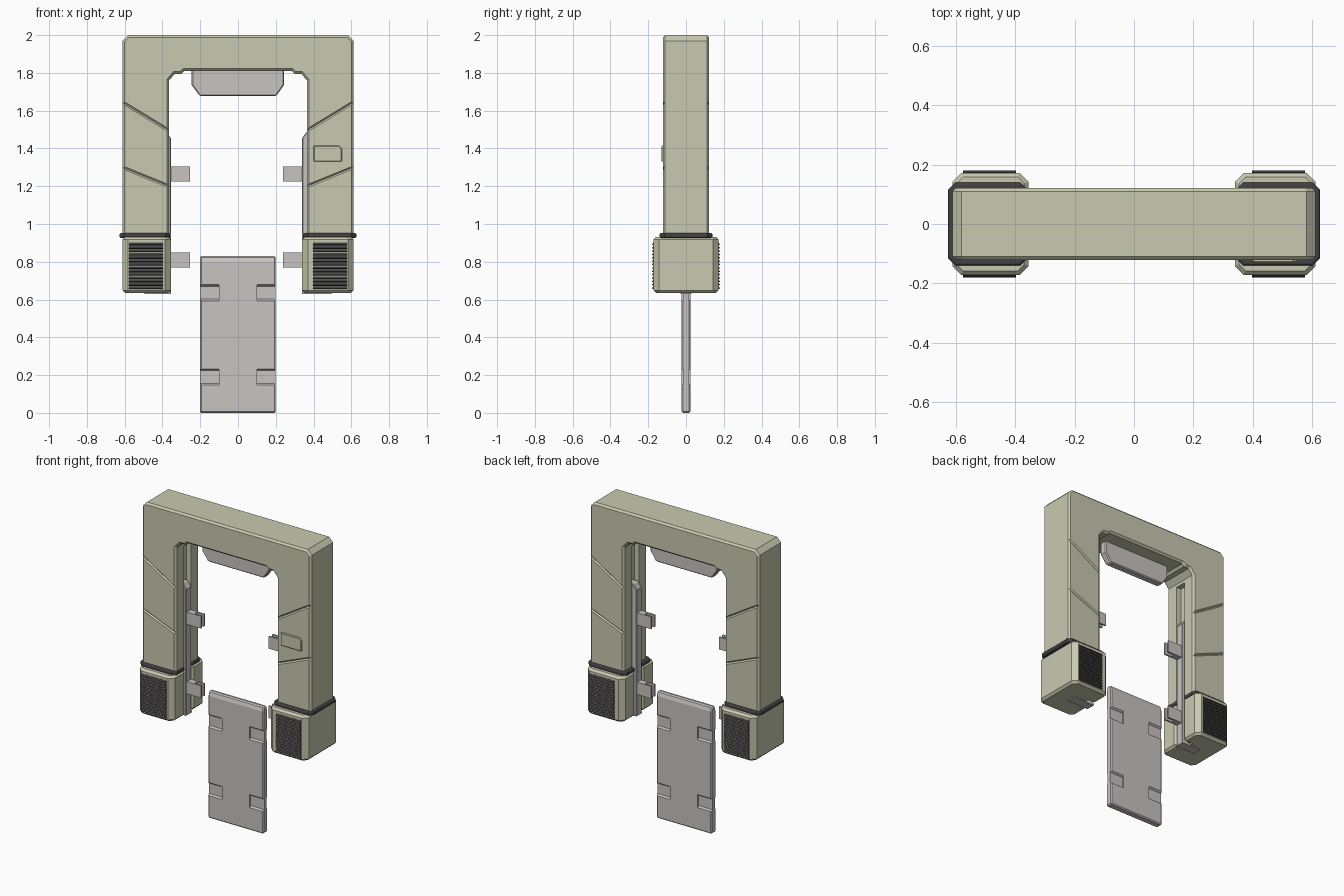
import bpy, bmesh, math
from mathutils import Matrix, Vector

if "Cube" in bpy.data.objects:
    bpy.data.objects.remove(bpy.data.objects["Cube"])


def material(name, rgb):
    m = bpy.data.materials.new(name)
    m.diffuse_color = (*rgb, 1)
    m.use_nodes = True
    m.node_tree.nodes["Principled BSDF"].inputs["Base Color"].default_value = m.diffuse_color
    return m


OLIVE = material("olive_paint", (0.577, 0.59, 0.434))
STEEL = material("pale_steel", (0.584, 0.546, 0.533))
DARK = material("dark_rubber", (0.055, 0.052, 0.055))


def finish(name, bm, mat, bevel=0.0, segments=1):
    bmesh.ops.recalc_face_normals(bm, faces=bm.faces[:])
    me = bpy.data.meshes.new(name)
    bm.to_mesh(me)
    bm.free()
    ob = bpy.data.objects.new(name, me)
    bpy.context.collection.objects.link(ob)
    if mat:
        me.materials.append(mat)
    if bevel:
        b = ob.modifiers.new("bevel", 'BEVEL')
        b.width, b.segments = bevel, segments
        b.limit_method, b.angle_limit = 'ANGLE', math.radians(50)
    return ob


def add_prism(bm, pts, axis, a, b):
    """Extrude a 2D outline along an axis from a to b."""
    def co(p, t):
        return {'x': (t, p[0], p[1]), 'y': (p[0], t, p[1]), 'z': (p[0], p[1], t)}[axis]
    lo = [bm.verts.new(co(p, a)) for p in pts]
    hi = [bm.verts.new(co(p, b)) for p in pts]
    bm.faces.new(lo)
    bm.faces.new(hi[::-1])
    n = len(pts)
    for i in range(n):
        j = (i + 1) % n
        bm.faces.new((lo[i], lo[j], hi[j], hi[i]))


def prism(name, pts, axis, a, b, mat, bevel=0.0, segments=1):
    bm = bmesh.new()
    add_prism(bm, pts, axis, a, b)
    return finish(name, bm, mat, bevel, segments)


def add_box(bm, x0, x1, y0, y1, z0, z1):
    add_prism(bm, [(x0, y0), (x1, y0), (x1, y1), (x0, y1)], 'z', z0, z1)


def cut(ob, bm):
    """Subtract the shapes in bm from ob and bake the result."""
    cutter = finish("cutter", bm, None)
    cutter.hide_render = True
    m = ob.modifiers.new("cut", 'BOOLEAN')
    m.operation, m.solver, m.object = 'DIFFERENCE', 'EXACT', cutter
    bpy.context.view_layer.objects.active = ob
    for mod in list(ob.modifiers):
        bpy.ops.object.modifier_apply(modifier=mod.name)
    bpy.data.objects.remove(cutter)


# Arch frame
half = [(0.365, 0.94), (0.365, 1.76), (0.335, 1.795), (0.30, 1.795), (0.285, 1.81)]
outer = [(0.612, 0.94), (0.612, 1.97), (0.582, 2.0)]
right = outer[::-1] + half
outline = right + [(-x, z) for x, z in right[::-1]]
arch = prism("arch_frame", outline, 'y', -0.122, 0.122, OLIVE, 0.012)

# Channel down the inside of both legs, plus slanted seams on front and back
bm = bmesh.new()
for s in (-1, 1):
    add_box(bm, s * 0.30, s * 0.40, -0.037, 0.037, 0.9, 1.74)
    for z_in, z_out in ((1.495, 1.645), (1.20, 1.30)):
        for y in (-0.122, 0.122):
            ang = -s * math.atan2(z_out - z_in, 0.247)
            mat = (Matrix.Translation((s * 0.4885, y, (z_in + z_out) / 2))
                   @ Matrix.Rotation(ang, 4, 'Y') @ Matrix.Rotation(math.pi / 4, 4, 'X')
                   @ Matrix.Diagonal((0.45, 0.011, 0.011, 1)))
            bmesh.ops.create_cube(bm, size=1, matrix=mat)
cut(arch, bm)

# Small plaque on the front of the right leg
prism("front_plaque", [(0.40, 1.33), (0.55, 1.33), (0.55, 1.40), (0.535, 1.415), (0.40, 1.415)],
      'y', -0.131, -0.115, OLIVE, 0.004)

# Hanging fin under the beam
prism("beam_fin", [(-0.245, 1.83), (-0.245, 1.735), (-0.203, 1.678), (0.203, 1.678),
                   (0.243, 1.735), (0.243, 1.83)], 'y', -0.024, 0.024, STEEL, 0.006)


def c_plan(s, xi, xo, y, ch):
    """C-shaped plan with chamfered corners, open towards the middle."""
    top = [(xi + 0.05, 0.037), (xi, 0.037), (xi, y - ch), (xi + ch, y), (xo - ch, y), (xo, y - ch)]
    return [(s * px, py) for px, py in top + [(a, -b) for a, b in top[::-1]]]


for s, side, xi in ((-1, "left", 0.356), (1, "right", 0.34)):
    # Foot block, rubber collar
    prism(side + "_foot", c_plan(s, xi, 0.612, 0.172, 0.03), 'z', 0.635, 0.932, OLIVE, 0.014)
    ring = prism(side + "_collar", c_plan(s, xi + 0.003, 0.627, 0.14, 0.025), 'z',
                 0.926, 0.952, DARK, 0.009, 3)

    # Slatted grilles front and back
    bm = bmesh.new()
    for f in (-1, 1):
        for i in range(14):
            z = 0.655 + i * 0.0178
            add_prism(bm, [(f * 0.165, z), (f * 0.174, z), (f * 0.18, z + 0.004),
                           (f * 0.174, z + 0.0145), (f * 0.165, z + 0.0145)],
                      'x', s * 0.398, s * 0.577)
    finish(side + "_grilles", bm, DARK)

    # Guide rail with slanted top and a short sole plate
    prism(side + "_rail", [(s * 0.41, 0.632), (s * xi, 0.632), (s * xi, 1.455),
                           (s * (xi + 0.025), 1.49), (s * 0.41, 1.49)],
          'y', -0.027, 0.027, STEEL, 0.004)
    bm = bmesh.new()
    add_box(bm, s * xi, s * 0.495, -0.03, 0.03, 0.629, 0.64)
    finish(side + "_sole_plate", bm, STEEL)

    # Forked clips
    xt = xi - 0.102
    for z, level in ((0.77, "lower"), (1.225, "upper")):
        plan = [(xi + 0.01, -0.022), (xt, -0.022), (xt, -0.011), (xi - 0.05, -0.011)]
        plan += [(x, -y) for x, y in plan[::-1]]
        prism(f"{side}_{level}_clip", [(s * x, y) for x, y in plan], 'z', z, z + 0.08, STEEL)

# Sliding panel with clip recesses
panel = prism("sliding_panel", [(-0.023, 0), (0.023, 0), (0.023, 0.80), (0.013, 0.83),
                                (-0.013, 0.83), (-0.023, 0.80)],
              'x', -0.201, 0.199, STEEL, 0.007)
bm = bmesh.new()
for s in (-1, 1):
    for f in (-1, 1):
        for z in (0.148, 0.594):
            add_prism(bm, [(f * 0.012, z + 0.008), (f * 0.012, z + 0.076),
                           (f * 0.03, z + 0.09), (f * 0.03, z - 0.006)],
                      'x', s * 0.10, s * 0.22)
cut(panel, bm)
